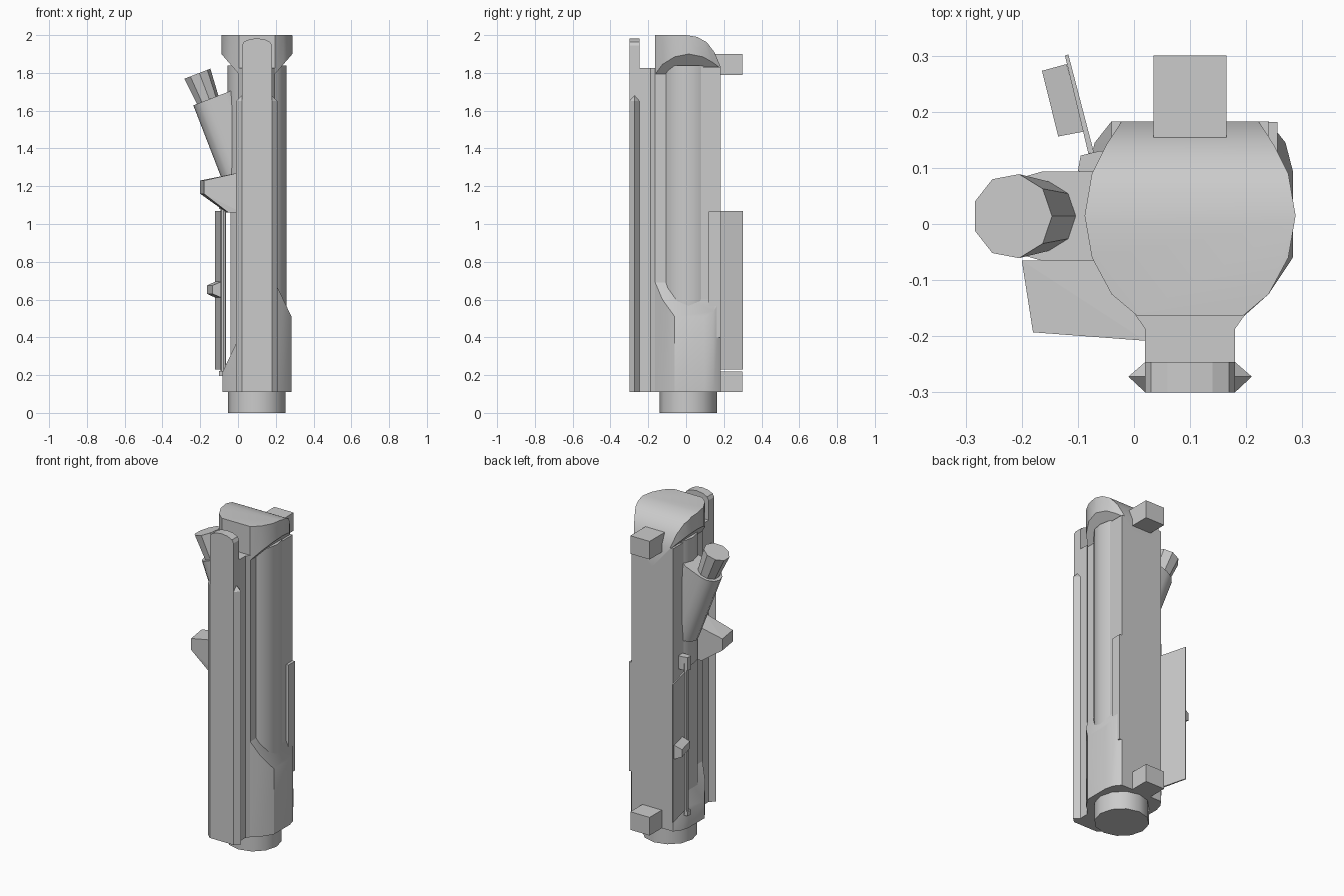
import bpy, bmesh, math
from mathutils import Vector

if "Cube" in bpy.data.objects:
    bpy.data.objects.remove(bpy.data.objects["Cube"])


def finish(name, bm, smooth=True):
    bmesh.ops.recalc_face_normals(bm, faces=bm.faces)
    me = bpy.data.meshes.new(name)
    bm.to_mesh(me)
    bm.free()
    ob = bpy.data.objects.new(name, me)
    bpy.context.collection.objects.link(ob)
    if smooth:
        bpy.ops.object.select_all(action='DESELECT')
        ob.select_set(True)
        bpy.context.view_layer.objects.active = ob
        bpy.ops.object.shade_smooth_by_angle(angle=math.radians(32))
    return ob


def prism(name, pts, z0, z1, cuts=(), smooth=True):
    """Extrude an xy profile along z; each cut (point, normal) removes the normal's side."""
    bm = bmesh.new()
    f = bm.faces.new([bm.verts.new((x, y, z0)) for x, y in pts])
    ext = bmesh.ops.extrude_face_region(bm, geom=[f])
    vs = [v for v in ext['geom'] if isinstance(v, bmesh.types.BMVert)]
    bmesh.ops.translate(bm, verts=vs, vec=(0, 0, z1 - z0))
    for co, no in cuts:
        r = bmesh.ops.bisect_plane(bm, geom=bm.verts[:] + bm.edges[:] + bm.faces[:],
                                   plane_co=co, plane_no=no, clear_outer=True)
        edges = [e for e in r['geom_cut'] if isinstance(e, bmesh.types.BMEdge)]
        if edges:
            bmesh.ops.contextual_create(bm, geom=edges)
    return finish(name, bm, smooth)


def box(name, x0, x1, y0, y1, z0, z1):
    return prism(name, [(x0, y0), (x1, y0), (x1, y1), (x0, y1)], z0, z1, smooth=False)


def hull(name, pts, smooth=False):
    bm = bmesh.new()
    for p in pts:
        bm.verts.new(p)
    bmesh.ops.convex_hull(bm, input=bm.verts)
    bmesh.ops.dissolve_limit(bm, angle_limit=0.01, verts=bm.verts, edges=bm.edges)
    return finish(name, bm, smooth)


def ring(c, axis, r, n, turn=0.0):
    """Points of a circle around c, perpendicular to an axis in the xz plane."""
    a = Vector(axis).normalized()
    v = Vector((0, 1, 0))
    u = v.cross(a)
    return [Vector(c) + r * (math.cos(t) * u + math.sin(t) * v)
            for t in (2 * math.pi * i / n + turn for i in range(n))]


def mirror(half):
    """Complete a profile, mirrored about x = CX."""
    return half + [(2 * CX - x, y) for x, y in reversed(half)]


CX, CY = 0.1, 0.013

# barrel socket at the bottom
prism("barrel_socket", [(p.x, p.y) for p in ring((CX, CY, 0), (0, 0, 1), 0.152, 12)], 0, 0.2)

# slim core of the body, flattened on the left along the port
core = [(CX + 0.156 * math.cos(math.pi * i / 8), CY + 0.156 * math.sin(math.pi * i / 8))
        for i in range(16)]
port_cut = [((-0.04, 0, 0), (-1, 0, 0))]
prism("core_lower", core, 0.12, 1.07, port_cut)
prism("core_upper", core, 1.07, 1.84)

# wide collar at the bottom, cut off at a slope on both sides
lower = mirror([(0.195, -0.165), (0.24, -0.125), (0.283, -0.06), (0.283, 0.095),
                (0.27, 0.145), (0.24, 0.183)])
prism("lower_collar", lower, 0.11, 0.8,
      [((0.283, 0, 0.51), (2.1, 0, 1)), ((-0.085, 0, 0.21), (-2.1, 0, 1))])

# flared end at the top, with a rounded slope towards the back
upper = mirror([(0.195, -0.163), (0.24, -0.125), (0.275, -0.06), (0.288, 0.015),
                (0.275, 0.09), (0.25, 0.14), (0.222, 0.183)])
slope = [(0.0, 2.0), (0.06, 1.99), (0.11, 1.962), (0.15, 1.91), (0.184, 1.83)]
cuts = [((0, a[0], a[1]), (0, a[1] - b[1], b[0] - a[0])) for a, b in zip(slope, slope[1:])]
cuts += [((CX + s * 0.188, 0, 1.9), (s * 1.15, 0, -1)) for s in (-1, 1)]
prism("flared_end", upper, 1.6, 2.0, cuts)

# flat underside strip, wider beside the port
box("back_strip", -0.04, 0.24, 0.06, 0.183, 0.11, 1.83)
box("back_strip_wide", 0.1, 0.256, 0.12, 0.182, 0.4, 1.065)

# mounting lugs
for n, z in (("lower_lug", 0.11), ("upper_lug", 1.79)):
    box(n, 0.035, 0.165, 0.1, 0.3, z, z + 0.11)

# front rib and accessory rail
neck = mirror([(0.18, -0.26), (0.18, -0.187), (0.197, -0.163), (0.197, -0.1)])
prism("rail_neck", neck, 0.11, 1.825, smooth=False)
bar = [(0.02, 0.11), (0.18, 0.11)] + [
    (CX + 0.08 * math.cos(math.pi * i / 6), 1.945 + 0.038 * math.sin(math.pi * i / 6))
    for i in range(7)]
hull("rail_bar", [(x, y, z) for x, z in bar for y in (-0.3, -0.246)])
hull("rail_edges", [(x, y, z) for x, y, t in
     ((0.02, -0.3, 1.65), (0.18, -0.3, 1.65), (0.21, -0.272, 1.65),
      (-0.01, -0.272, 1.65), (0.02, -0.246, 1.65), (0.18, -0.246, 1.65))
     for z in (0.11, t)] + [(0.02, -0.272, 1.68), (0.18, -0.272, 1.68)])

# wedge-shaped deflector
hull("deflector", [(-0.2, -0.065, 1.23), (-0.2, -0.065, 1.16), (-0.18, -0.193, 1.23),
                   (-0.18, -0.193, 1.16), (0.02, -0.208, 1.275), (0.02, -0.208, 1.06),
                   (0.02, -0.065, 1.275), (0.02, -0.065, 1.06),
                   (-0.06, -0.065, 1.06), (-0.05, -0.2, 1.06)])

# slanted plunger housing with its web into the body, and the plunger
axis = Vector((-0.36, 0, 0.93)).normalized()
side = Vector((0.93, 0, 0.36)).normalized()
top = Vector((-0.162, 0.014, 1.657))
foot = top - 0.44 * axis
rim = ring(top, axis, 0.08, 12) + ring(foot, axis, 0.08, 12)
hull("plunger_housing", rim + [p + side * 0.1 for p in rim], True)
hull("plunger", ring(top - 0.03 * axis, axis, 0.06, 9)
     + ring((-0.217, 0.014, 1.795), axis, 0.076, 9), True)

# hinge rod with its two knuckles
prism("hinge_rod", [(p.x, p.y) for p in ring((-0.078, 0.112, 0), (0, 0, 1), 0.015, 8)], 0.2, 1.12)
knuckle = [(-0.1, 0.095), (-0.085, 0.088), (-0.03, 0.088), (-0.03, 0.13),
           (-0.062, 0.13), (-0.095, 0.122)]
prism("upper_knuckle", knuckle, 1.08, 1.16, smooth=False)
prism("lower_knuckle", knuckle, 0.195, 0.222, smooth=False)

# open port cover with its catch
prism("port_cover", [(-0.08, 0.12), (-0.07, 0.122), (-0.117, 0.302), (-0.123, 0.3)],
      0.23, 1.07, smooth=False)
catch_in = [(-0.12, 0.285), (-0.088, 0.165)]
catch_out = [(-0.164, 0.273), (-0.135, 0.156)]
hull("cover_catch", [(x, y, z) for x, y in catch_in for z in (0.61, 0.695)]
     + [(x, y, z) for x, y in catch_out for z in (0.63, 0.675)])
